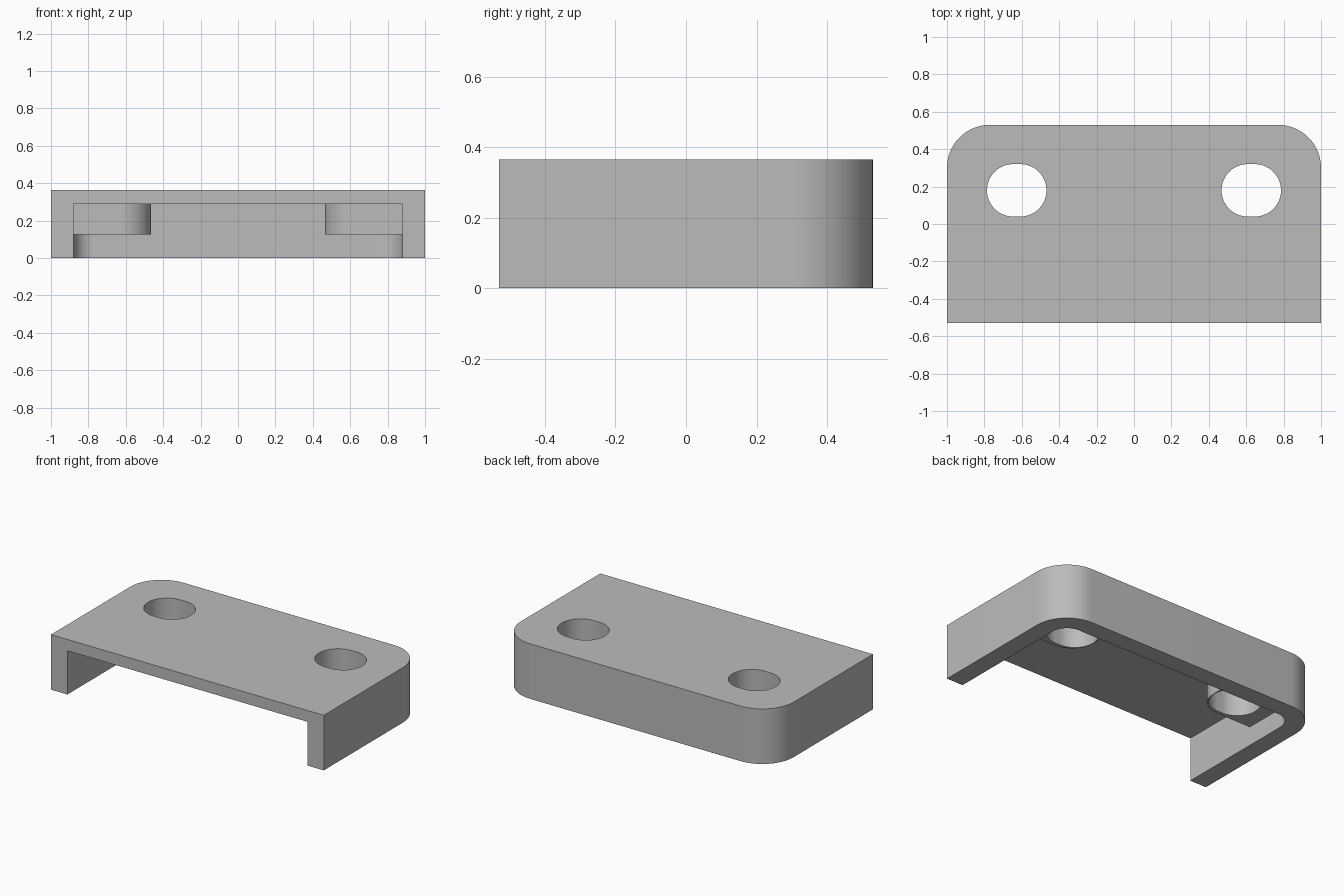
import bpy, bmesh
from math import sin, cos, pi, radians

if "Cube" in bpy.data.objects:
    bpy.data.objects.remove(bpy.data.objects["Cube"], do_unlink=True)

grey = bpy.data.materials.new("plain grey")
grey.use_nodes = True
colour = (0.5, 0.5, 0.5, 1)
grey.diffuse_color = colour
grey.node_tree.nodes["Principled BSDF"].inputs["Base Color"].default_value = colour

HEIGHT, DEPTH = 0.365, 0.53
WALL = 0.12
CEILING = 0.29
PAD_BOTTOM = 0.125
CORNER = 0.23
HOLE_X, HOLE_Y, HOLE_R, HOLE_SLIDE = 0.627, 0.18, 0.14, 0.019
PAD_R = 0.163


def arc(cx, cy, r, start, end, steps=20):
    """Points along an arc, angles in quarter turns."""
    angles = [(start + (end - start) * i / steps) * pi / 2 for i in range(steps + 1)]
    return [(cx + r * cos(a), cy + r * sin(a)) for a in angles]


def prism(name, outline, z0, z1):
    """Extrude a flat outline from z0 to z1."""
    bm = bmesh.new()
    base = bm.faces.new([bm.verts.new((x, y, z0)) for x, y in outline])
    top = bmesh.ops.extrude_face_region(bm, geom=[base])["geom"]
    bmesh.ops.translate(bm, vec=(0, 0, z1 - z0),
                        verts=[v for v in top if isinstance(v, bmesh.types.BMVert)])
    bmesh.ops.recalc_face_normals(bm, faces=bm.faces)
    mesh = bpy.data.meshes.new(name)
    bm.to_mesh(mesh)
    bm.free()
    mesh.materials.append(grey)
    obj = bpy.data.objects.new(name, mesh)
    bpy.context.collection.objects.link(obj)
    return obj


def combine(target, tool, operation):
    mod = target.modifiers.new("shape", "BOOLEAN")
    mod.operation, mod.object, mod.solver = operation, tool, "EXACT"
    bpy.context.view_layer.objects.active = target
    bpy.ops.object.modifier_apply(modifier=mod.name)
    bpy.data.objects.remove(tool, do_unlink=True)


def tray(half_width, front, back, r):
    """Outline with a straight front and two rounded back corners."""
    cx, cy = half_width - r, back - r
    return ([(-half_width, front), (half_width, front)]
            + arc(cx, cy, r, 0, 1) + arc(-cx, cy, r, 1, 2))


# Shell: rounded block hollowed from below and open at the front
cover = prism("bracket_cover", tray(1, -DEPTH, DEPTH, CORNER), 0, HEIGHT)
hollow = prism("hollow_cutter", tray(1 - WALL, -1, DEPTH - WALL, CORNER - WALL), -0.2, CEILING)
combine(cover, hollow, "DIFFERENCE")

for side in (-1, 1):
    # Screw pad in the back corner, with its free corner rounded
    outline = arc(HOLE_X, HOLE_Y, PAD_R, 2, 3) + [
        (0.9, HOLE_Y - PAD_R), (0.9, 0.43), (HOLE_X - PAD_R, 0.43)]
    pad = prism("screw_pad", [(side * x, y) for x, y in outline], PAD_BOTTOM, CEILING + 0.03)
    combine(cover, pad, "UNION")

for side in (-1, 1):
    # Slotted screw hole through pad and top
    x = side * HOLE_X
    slot = (arc(x + HOLE_SLIDE, HOLE_Y, HOLE_R, -1, 1, 32)
            + arc(x - HOLE_SLIDE, HOLE_Y, HOLE_R, 1, 3, 32))
    combine(cover, prism("hole_cutter", slot, 0, 0.6), "DIFFERENCE")

# Smooth curved walls, crisp edges
bpy.ops.object.select_all(action="DESELECT")
cover.select_set(True)
bpy.context.view_layer.objects.active = cover
bpy.ops.object.shade_smooth_by_angle(angle=radians(30))
